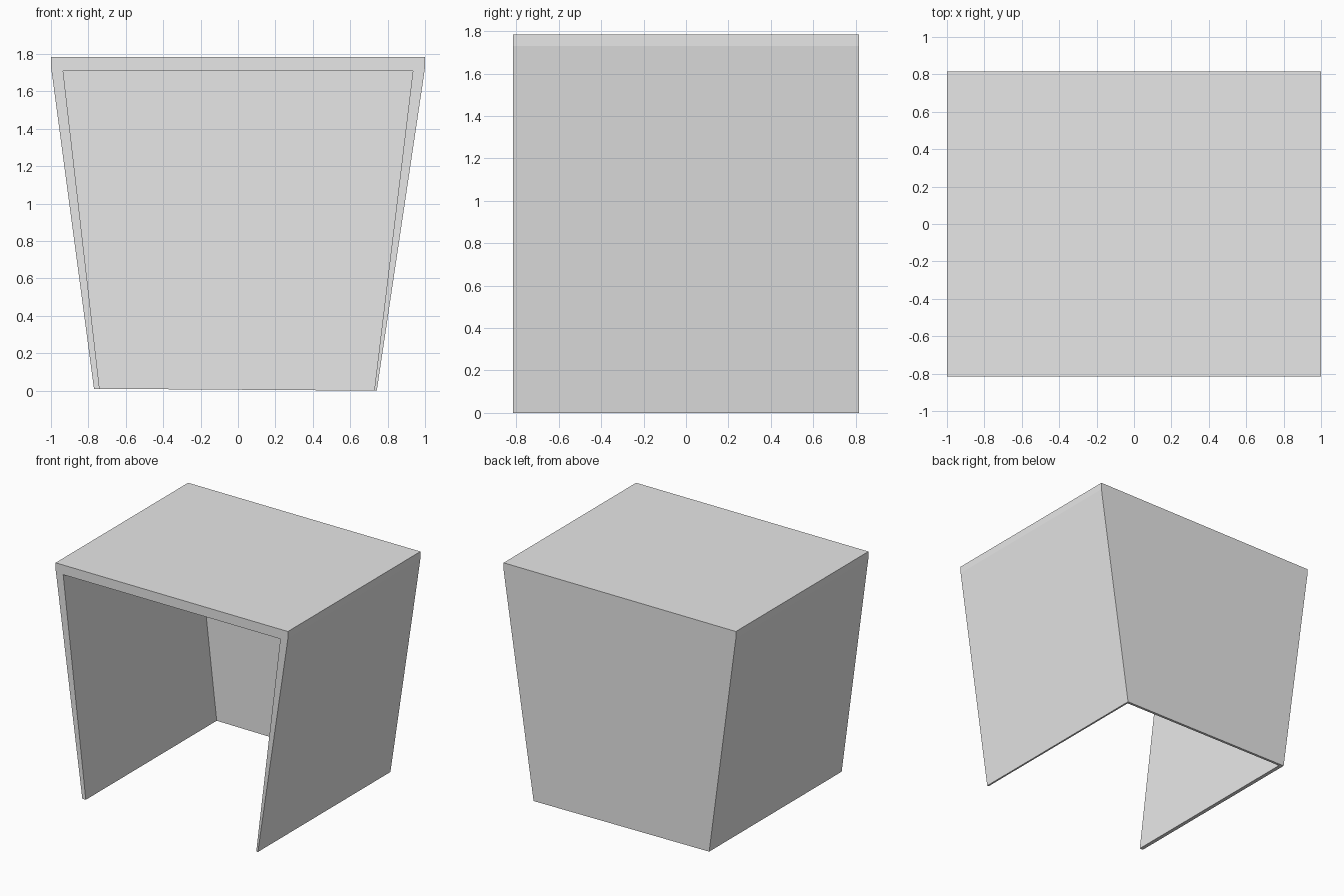
import bpy

cube = bpy.data.objects.get("Cube")
if cube:
    bpy.data.objects.remove(cube, do_unlink=True)

grey = bpy.data.materials.new("plain grey")
grey.use_nodes = True
colour = (0.8, 0.8, 0.8, 1)
grey.diffuse_color = colour
grey.node_tree.nodes["Principled BSDF"].inputs["Base Color"].default_value = colour


def extrude_profile(name, profile, front, back):
    """Closed prism from an (x, z) outline, running from front to back in y."""
    n = len(profile)
    verts = [(x, y, z) for y in (front, back) for x, z in profile]
    faces = [tuple(range(n)), tuple(reversed(range(n, 2 * n)))]
    faces += [(i, i + n, (i + 1) % n + n, (i + 1) % n) for i in range(n)]
    mesh = bpy.data.meshes.new(name)
    mesh.from_pydata(verts, [], faces)
    mesh.materials.append(grey)
    obj = bpy.data.objects.new(name, mesh)
    bpy.context.collection.objects.link(obj)
    return obj


DEPTH = 0.815
WALL = 0.02

# Outlines run from the left foot over the top to the right foot
outer = [(0.742, 0), (0.99, 1.66), (1, 1.73), (1, 1.785),
         (-1, 1.785), (-1, 1.73), (-0.99, 1.66), (-0.77, 0.01)]
inner = [(-0.74, 0.01), (-0.935, 1.71), (0.935, 1.71), (0.728, 0)]

# Roof and both leaning sides as one folded shell, open at the front
extrude_profile("folded_shell", outer + inner, -DEPTH, DEPTH)

# Thin panel closing the back, set inside the shell
extrude_profile("back_panel", inner[::-1], DEPTH - WALL, DEPTH)
